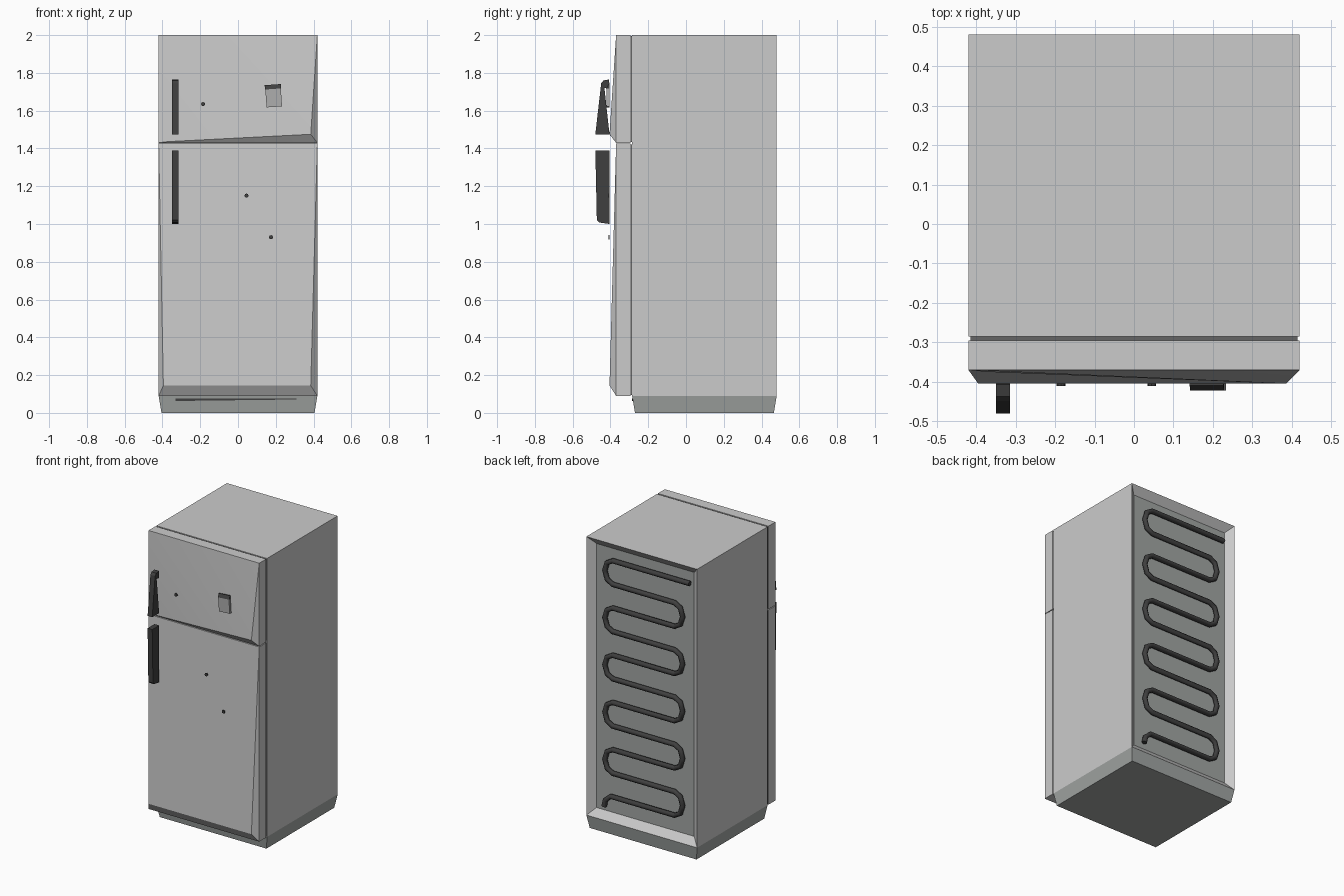
import bpy, bmesh, math
from mathutils import Matrix

if "Cube" in bpy.data.objects:
    bpy.data.objects.remove(bpy.data.objects["Cube"])


def material(name, rgb):
    m = bpy.data.materials.new(name)
    m.diffuse_color = (*rgb, 1)
    m.use_nodes = True
    m.node_tree.nodes["Principled BSDF"].inputs["Base Color"].default_value = m.diffuse_color
    return m


ENAMEL = material("light_grey_enamel", (0.60, 0.60, 0.60))
PANEL = material("mid_grey_panel", (0.36, 0.38, 0.37))
DARK = material("dark_plastic", (0.05, 0.05, 0.05))
SEAL = material("seal_grey", (0.13, 0.13, 0.13))
PAPER = material("note_grey", (0.42, 0.42, 0.42))


def mesh_object(name, verts, faces, mat, smooth=False):
    bm = bmesh.new()
    vs = [bm.verts.new(v) for v in verts]
    for f in faces:
        bm.faces.new([vs[i] for i in f])
    bmesh.ops.recalc_face_normals(bm, faces=bm.faces)
    me = bpy.data.meshes.new(name)
    bm.to_mesh(me)
    bm.free()
    me.materials.append(mat)
    ob = bpy.data.objects.new(name, me)
    bpy.context.collection.objects.link(ob)
    if smooth:
        bpy.ops.object.select_all(action='DESELECT')
        ob.select_set(True)
        bpy.context.view_layer.objects.active = ob
        bpy.ops.object.shade_smooth_by_angle(angle=math.radians(30))
    return ob


BOX = [(0, 1, 2, 3), (7, 6, 5, 4), (0, 4, 5, 1), (1, 5, 6, 2), (2, 6, 7, 3), (3, 7, 4, 0)]


def box(name, x0, x1, y0, y1, z0, z1, mat, inset=0):
    """Box whose bottom can be pulled in by inset."""
    i = inset
    verts = [(x0 + i, y0 + i, z0), (x1 - i, y0 + i, z0), (x1 - i, y1 - i, z0), (x0 + i, y1 - i, z0),
             (x0, y0, z1), (x1, y0, z1), (x1, y1, z1), (x0, y1, z1)]
    return mesh_object(name, verts, BOX, mat)


def extrude_x(name, profile, x0, x1, mat, smooth=False):
    """Extrude a (y, z) outline from x0 to x1."""
    n = len(profile)
    verts = [(x, y, z) for x in (x0, x1) for y, z in profile]
    faces = [tuple(range(n)), tuple(range(2 * n - 1, n - 1, -1))]
    faces += [(i, (i + 1) % n, n + (i + 1) % n, n + i) for i in range(n)]
    return mesh_object(name, verts, faces, mat, smooth)


# Cabinet with a recessed back
cabinet = box("cabinet", -0.42, 0.42, -0.285, 0.48, 0.09, 2.0, ENAMEL)
cabinet.data.materials.append(PANEL)
bm = bmesh.new()
bm.from_mesh(cabinet.data)
back = max(bm.faces, key=lambda f: f.calc_center_median().y)
bmesh.ops.inset_region(bm, faces=[back], thickness=0.07)
bmesh.ops.translate(bm, verts=back.verts, vec=(0, -0.04, 0))
back.material_index = 1
bm.to_mesh(cabinet.data)
bm.free()

# Tapered plinth with a front slot
box("plinth", -0.42, 0.42, -0.285, 0.48, 0.0, 0.09, PANEL, 0.015)
mesh_object("plinth_slot",
            [(-0.33, -0.285, 0.063), (0.31, -0.285, 0.071), (0.31, -0.285, 0.077), (-0.33, -0.285, 0.077),
             (-0.33, -0.278, 0.063), (0.31, -0.278, 0.071), (0.31, -0.278, 0.077), (-0.33, -0.278, 0.077)],
            BOX, DARK)


# Doors: the front bulges outward toward the bottom corners
def door(name, z0, z1, low_left, low_right):
    verts = [(x, y, z) for y in (-0.295, -0.37)
             for x, z in ((-0.42, z0), (0.42, z0), (0.42, z1), (-0.42, z1))]
    verts += [low_left, low_right]
    faces = BOX[:1] + BOX[2:] + [(7, 6, 9), (7, 9, 8), (6, 5, 9), (4, 5, 9, 8), (7, 8, 4)]
    faces[-2:-1] = [(4, 5, 9), (4, 9, 8)]
    mesh_object(name, verts, faces, ENAMEL, True)


door("freezer_door", 1.43, 2.0, (-0.375, -0.375, 1.436), (0.385, -0.405, 1.475))
door("fridge_door", 0.09, 1.425, (-0.395, -0.405, 0.145), (0.385, -0.405, 0.145))
box("freezer_seal", -0.415, 0.415, -0.296, -0.284, 1.435, 1.995, SEAL)
box("fridge_seal", -0.415, 0.415, -0.296, -0.284, 0.095, 1.42, SEAL)

# Handles
extrude_x("freezer_handle", [(-0.405, 1.475), (-0.48, 1.475), (-0.449, 1.745), (-0.437, 1.76),
                             (-0.407, 1.765), (-0.405, 1.715), (-0.432, 1.72)], -0.35, -0.315, DARK)
extrude_x("fridge_handle", [(-0.405, 1.39), (-0.48, 1.39), (-0.472, 1.02), (-0.46, 1.008),
                            (-0.405, 1.0)], -0.35, -0.315, DARK)

# Note pad held by a strip, slightly tilted
turn = Matrix.Translation((0.188, 0, 1.68)) @ Matrix.Rotation(math.radians(-4), 4, 'Y')
pad = extrude_x("note_pad", [(-0.405, -0.06), (-0.422, -0.06), (-0.422, 0.035), (-0.405, 0.035)],
                -0.041, 0.041, PAPER)
strip = extrude_x("note_strip", [(-0.405, 0.035), (-0.422, 0.035), (-0.41, 0.058), (-0.405, 0.058)],
                  -0.043, 0.043, DARK)
for ob in (pad, strip):
    ob.data.transform(turn)

# Round magnets
for i, (x, z) in enumerate([(-0.185, 1.635), (0.045, 1.15), (0.175, 0.93)]):
    ring = [(x + 0.011 * math.cos(a * math.pi / 4), z + 0.011 * math.sin(a * math.pi / 4)) for a in range(8)]
    verts = [(px, y, pz) for y in (-0.411, -0.404) for px, pz in ring]
    faces = [tuple(range(8)), tuple(range(15, 7, -1))]
    faces += [(k, (k + 1) % 8, 8 + (k + 1) % 8, 8 + k) for k in range(8)]
    mesh_object("magnet_%d" % (i + 1), verts, faces, DARK)

# Serpentine cooling coil on the back
PITCH, ROWS, TOP, R = 0.162, 11, 1.875, 0.081
path = [(-0.35, TOP)]
for k in range(ROWS - 1):
    side = 1 if k % 2 == 0 else -1
    zc = TOP - (k + 0.5) * PITCH
    for a in range(5):
        t = math.radians(90 - a * 45)
        path.append((side * (0.235 + 0.06 * math.cos(t)), zc + R * math.sin(t)))
path += [(0.25, TOP - (ROWS - 1) * PITCH), (0.29, 0.22), (0.30, 0.175)]
cu = bpy.data.curves.new("cooling_coil", 'CURVE')
cu.dimensions = '3D'
cu.bevel_depth = 0.017
cu.bevel_resolution = 1
cu.use_fill_caps = True
sp = cu.splines.new('POLY')
sp.points.add(len(path) - 1)
for p, (x, z) in zip(sp.points, path):
    p.co = (x, 0.458, z, 1)
cu.materials.append(DARK)
coil = bpy.data.objects.new("cooling_coil", cu)
bpy.context.collection.objects.link(coil)
bpy.ops.object.select_all(action='DESELECT')
coil.select_set(True)
bpy.context.view_layer.objects.active = coil
bpy.ops.object.convert(target='MESH')
